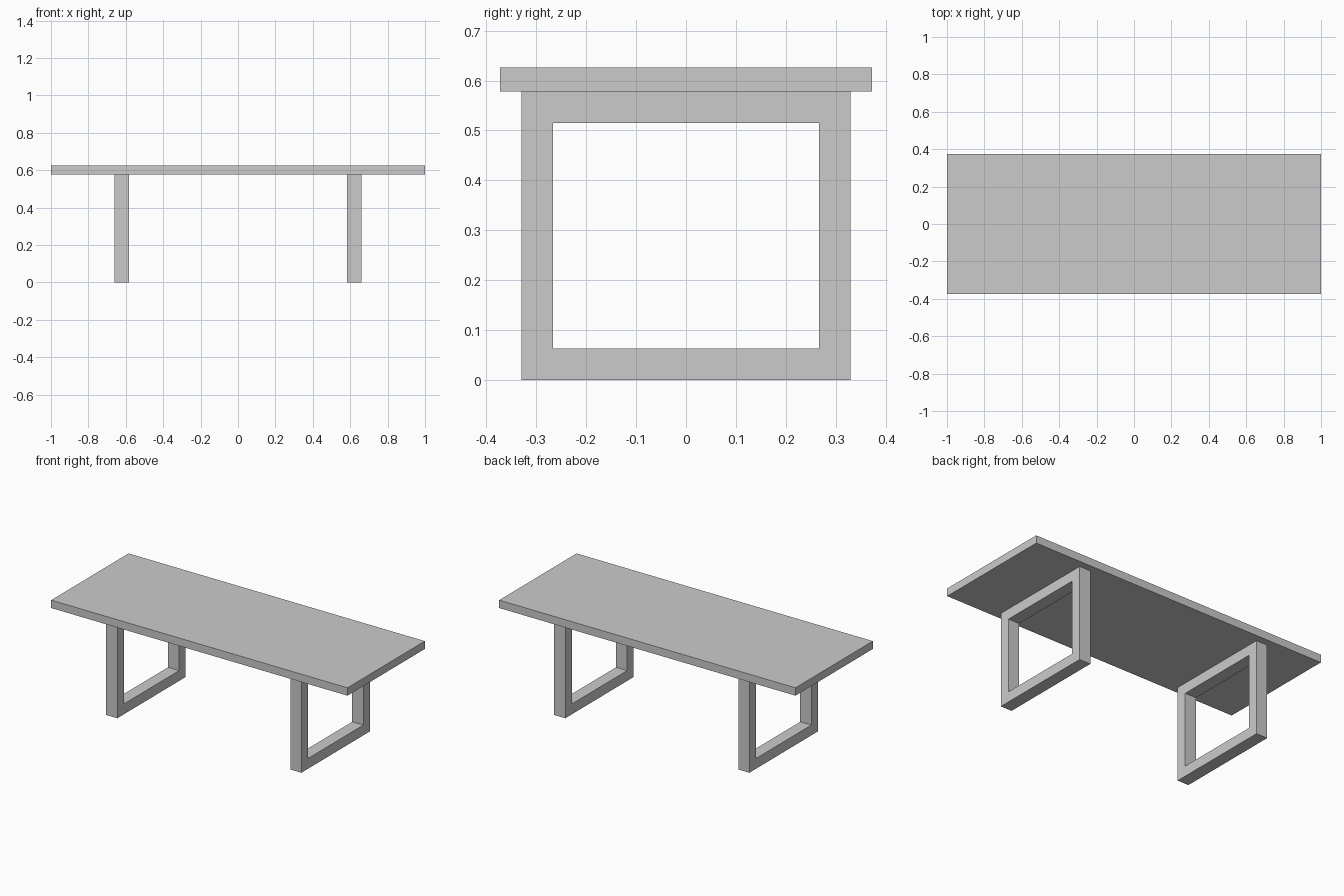
import bpy, bmesh

if "Cube" in bpy.data.objects:
    bpy.data.objects.remove(bpy.data.objects["Cube"])

TOP_Z, TOP_H = 0.578, 0.048      # underside and thickness of the top
LEG_Y, LEG_W = 0.33, 0.063       # frame half width and bar width
LEG_X, LEG_T = 0.6215, 0.075     # frame position and thickness


def make_object(name, bm):
    bmesh.ops.recalc_face_normals(bm, faces=bm.faces)
    mesh = bpy.data.meshes.new(name)
    bm.to_mesh(mesh)
    bm.free()
    obj = bpy.data.objects.new(name, mesh)
    bpy.context.collection.objects.link(obj)
    return obj


def rectangle(inset):
    y, lo, hi = LEG_Y - inset, inset, TOP_Z - inset
    return [(-y, lo), (y, lo), (y, hi), (-y, hi)]


def leg_frame(name, x):
    # Rectangular frame with mitred corners: four loops joined in a ring
    bm = bmesh.new()
    a, b = x - LEG_T / 2, x + LEG_T / 2
    loops = [[bm.verts.new((px, y, z)) for y, z in rectangle(inset)]
             for px, inset in ((a, 0), (b, 0), (b, LEG_W), (a, LEG_W))]
    for i in range(4):
        p, q = loops[i], loops[(i + 1) % 4]
        for j in range(4):
            k = (j + 1) % 4
            bm.faces.new((p[j], p[k], q[k], q[j]))
    return make_object(name, bm)


# Table top slab
bm = bmesh.new()
bmesh.ops.create_cube(bm, size=1)
bmesh.ops.scale(bm, vec=(2.0, 0.746, TOP_H), verts=bm.verts)
bmesh.ops.translate(bm, vec=(0, 0, TOP_Z + TOP_H / 2), verts=bm.verts)
make_object("table_top", bm)

# Leg frames
for side, sign in (("left", -1), ("right", 1)):
    leg_frame(side + "_leg_frame", sign * LEG_X)
